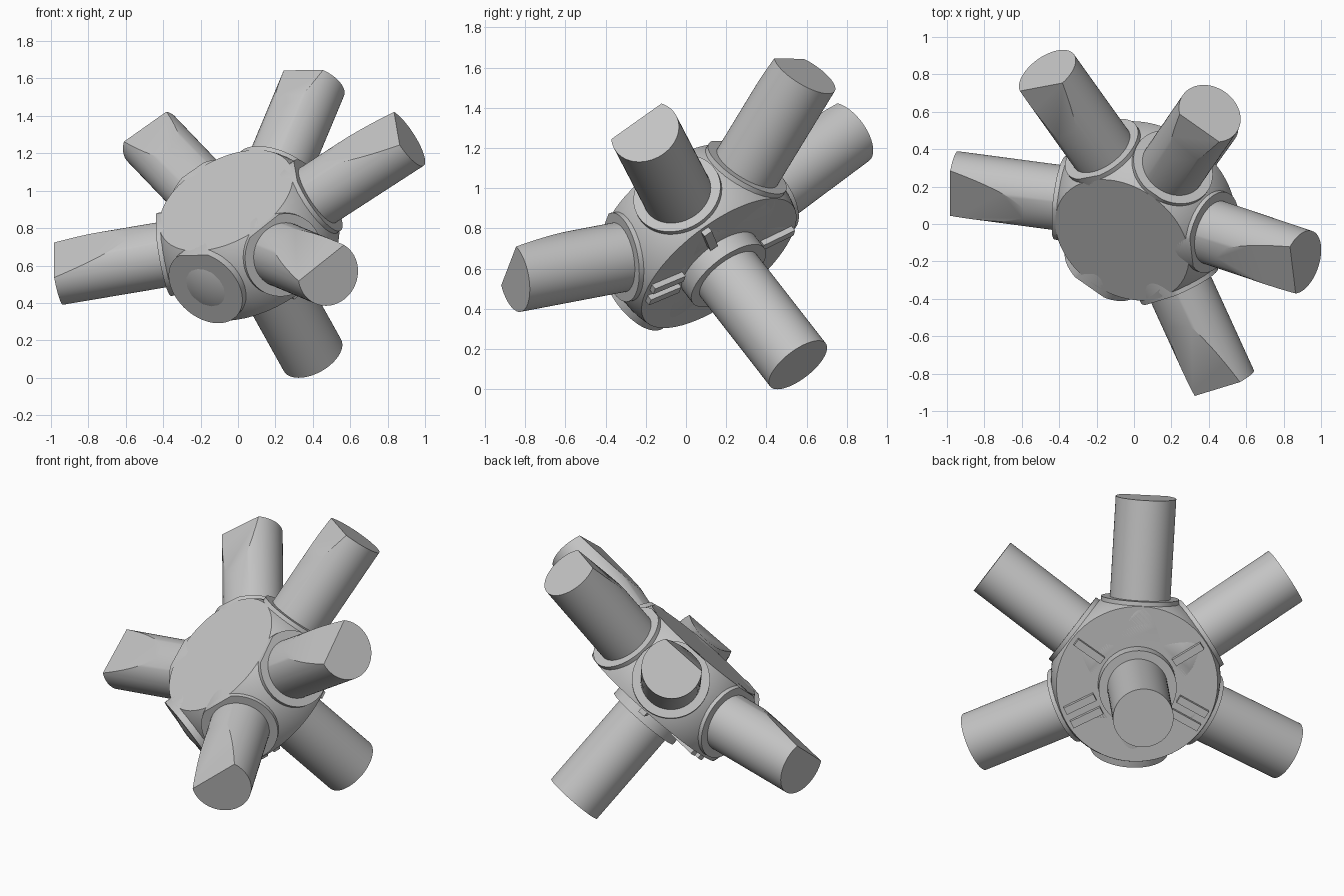
import bpy, bmesh, math
from mathutils import Vector, Matrix

if "Cube" in bpy.data.objects:
    bpy.data.objects.remove(bpy.data.objects["Cube"])

grey = bpy.data.materials.new("plain grey")
grey.use_nodes = True
grey.diffuse_color = (0.55, 0.55, 0.55, 1)
grey.node_tree.nodes["Principled BSDF"].inputs["Base Color"].default_value = (0.55, 0.55, 0.55, 1)

centre = Vector((0.055, 0.08, 0.735))
normal = Vector((-0.403, -0.561, 0.722)).normalized()   # direction of the flat plate
TOP, BACK = 0.295, -0.15                                 # cut heights along the normal
TUBE, COLLAR, REACH = 0.175, 0.225, 1.043


def slice_off(bm, height, side):
    """Cut everything beyond a plane across the hub axis and cap the hole."""
    geom = bm.verts[:] + bm.edges[:] + bm.faces[:]
    cut = bmesh.ops.bisect_plane(bm, geom=geom, plane_co=centre + normal * height,
                                 plane_no=normal * side, clear_outer=True)
    edges = [e for e in cut["geom_cut"] if isinstance(e, bmesh.types.BMEdge)]
    if edges:
        bmesh.ops.contextual_create(bm, geom=edges)


def finish(bm, name):
    bmesh.ops.recalc_face_normals(bm, faces=bm.faces[:])
    mesh = bpy.data.meshes.new(name)
    bm.to_mesh(mesh)
    bm.free()
    mesh.materials.append(grey)
    ob = bpy.data.objects.new(name, mesh)
    bpy.context.collection.objects.link(ob)
    bpy.ops.object.select_all(action='DESELECT')
    ob.select_set(True)
    bpy.context.view_layer.objects.active = ob
    bpy.ops.object.shade_smooth_by_angle(angle=math.radians(30))
    return ob


def rod(name, direction, start, end, radius, trim=True):
    """Round bar along a direction from the hub centre, trimmed to the hub planes."""
    bm = bmesh.new()
    turn = direction.to_track_quat('Z', 'Y').to_matrix().to_4x4()
    place = Matrix.Translation(centre + direction * (start + end) / 2) @ turn
    bmesh.ops.create_cone(bm, cap_ends=True, segments=64, radius1=radius, radius2=radius,
                          depth=end - start, matrix=place)
    if trim:
        slice_off(bm, TOP, 1)
        slice_off(bm, BACK, -1)
    return finish(bm, name)


def bar(name, along, offset):
    """Small raised radial mark on the back disc."""
    bm = bmesh.new()
    across = normal.cross(along)
    spot = centre + along * 0.345 + across * offset + normal * BACK
    frame = Matrix((along, across, normal)).transposed().to_4x4()
    bmesh.ops.create_cube(bm, size=1, matrix=Matrix.Translation(spot) @ frame
                          @ Matrix.Diagonal((0.19, 0.045, 0.06, 1)))
    finish(bm, name)


# Hub: ball with a flat plate side and a flat back disc
bm = bmesh.new()
tilt = normal.to_track_quat('Z', 'Y').to_matrix().to_4x4()
bmesh.ops.create_uvsphere(bm, u_segments=64, v_segments=32, radius=0.49,
                          matrix=Matrix.Translation(centre) @ tilt)
slice_off(bm, TOP, 1)
slice_off(bm, BACK, -1)
finish(bm, "hub")

# Five tubes around the hub, each with a collar and its marks on the back
tubes = {
    "upper_right": ((-0.50, 0.70, 0.522), 1),
    "top": ((0.336, 0.49, 0.805), 0),
    "upper_left": ((0.808, -0.272, 0.523), 1),
    "front": ((0.408, -0.893, -0.17), 2),
    "right": ((-0.978, 0.13, -0.165), 2),
}
for name, (d, marks) in tubes.items():
    d = Vector(d).normalized()
    rod(name + "_tube", d, 0.2, REACH, TUBE)
    rod(name + "_collar", d, 0.2, 0.46, COLLAR)
    along = (d - normal * d.dot(normal)).normalized()
    for i in range(marks):
        bar(f"{name}_mark_{i + 1}", along, (i - (marks - 1) / 2) * 0.09)

# Empty socket opposite the top tube
rod("empty_socket", Vector((-0.484, -0.70, -0.536)).normalized(), 0.2, 0.475, COLLAR)

# Rear tube through the back disc
rod("rear_tube", -normal, 0.1, 0.85, TUBE, trim=False)
rod("rear_collar", -normal, 0.1, 0.235, COLLAR, trim=False)
